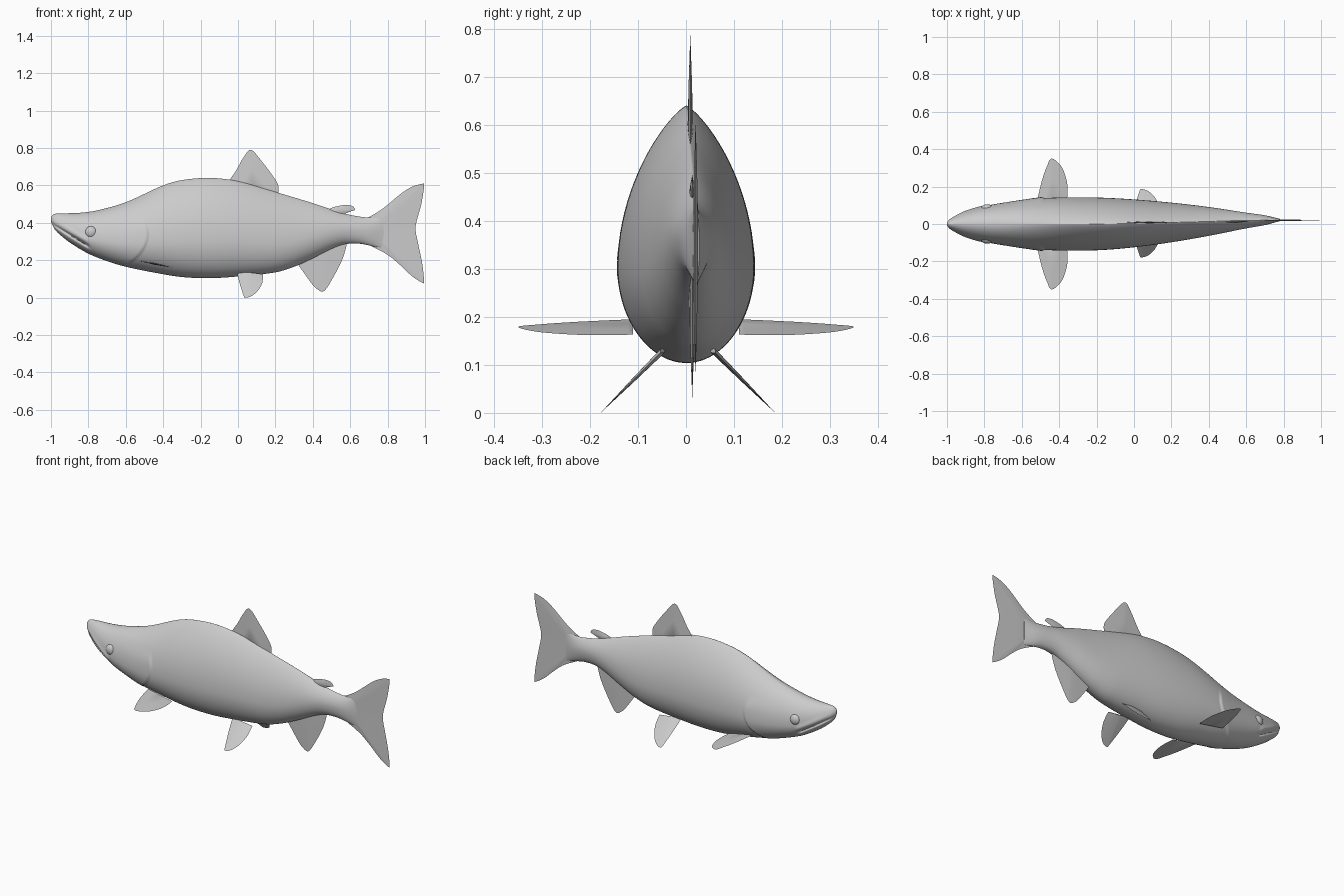
import bpy, math
from mathutils import Vector

if "Cube" in bpy.data.objects:
    bpy.data.objects.remove(bpy.data.objects["Cube"], do_unlink=True)

grey = bpy.data.materials.new("plain grey")
grey.use_nodes = True
COLOR = (0.6, 0.6, 0.6, 1)
grey.diffuse_color = COLOR
grey.node_tree.nodes["Principled BSDF"].inputs["Base Color"].default_value = COLOR


def smooth(obj, angle):
    bpy.ops.object.select_all(action="DESELECT")
    obj.select_set(True)
    bpy.context.view_layer.objects.active = obj
    bpy.ops.object.shade_smooth_by_angle(angle=math.radians(angle))


def add_mesh(name, verts, faces, angle=40):
    mesh = bpy.data.meshes.new(name)
    mesh.from_pydata(verts, [], faces)
    mesh.materials.append(grey)
    obj = bpy.data.objects.new(name, mesh)
    bpy.context.collection.objects.link(obj)
    smooth(obj, angle)
    return obj


def curve(points, x):
    """Smooth curve through (x, value) points."""
    n = len(points)
    slope = []
    for i in range(n):
        a, b = points[max(i - 1, 0)], points[min(i + 1, n - 1)]
        slope.append((b[1] - a[1]) / (b[0] - a[0]))
    x = min(max(x, points[0][0]), points[-1][0])
    i = 0
    while i < n - 2 and x > points[i + 1][0]:
        i += 1
    (x0, v0), (x1, v1) = points[i], points[i + 1]
    h = x1 - x0
    t = (x - x0) / h
    return (v0 * (1 + 2 * t) * (1 - t) ** 2 + h * slope[i] * t * (1 - t) ** 2
            + v1 * t * t * (3 - 2 * t) + h * slope[i + 1] * t * t * (t - 1))


def ramp(a, b, x):
    t = min(max((x - a) / (b - a), 0), 1)
    return t * t * (3 - 2 * t)


# Body outlines: back, belly and half width along the length
BACK = [(-1, .43), (-.985, .446), (-.95, .45), (-.85, .453), (-.75, .467), (-.6, .51),
        (-.4, .60), (-.3, .628), (-.15, .64), (0, .622), (.2, .565), (.4, .505),
        (.55, .455), (.65, .433), (.72, .428), (.78, .438)]
BELLY = [(-1, .405), (-.98, .365), (-.95, .335), (-.9, .295), (-.8, .235), (-.7, .195),
         (-.6, .165), (-.45, .134), (-.3, .11), (-.15, .104), (0, .113), (.2, .135),
         (.3, .165), (.4, .21), (.5, .26), (.57, .285), (.65, .288), (.72, .275), (.78, .262)]
WIDTH = [(-1, .008), (-.985, .025), (-.95, .045), (-.9, .067), (-.8, .095), (-.7, .113),
         (-.55, .133), (-.45, .14), (-.3, .143), (-.15, .139), (0, .128), (.2, .106),
         (.4, .077), (.6, .042), (.7, .026), (.78, .006)]
GILL = [(.15, -.64), (.18, -.585), (.23, -.525), (.29, -.488), (.35, -.478), (.42, -.5)]


def centre_y(x):
    return .022 * ramp(-.3, .9, x)


def body_point(x, angle):
    top, low, width = curve(BACK, x), curve(BELLY, x), curve(WIDTH, x)
    mid = low + (top - low) * (.37 + .13 * max(ramp(-.55, -.9, -x) * 0, ramp(.3, .7, x)))
    c, s = math.cos(angle), math.sin(angle)
    power = 1 if s < 0 else 1.1 + .5 * ramp(-.8, -.3, x)
    side = width * abs(c) ** power
    z = mid + s * ((top - mid) if s > 0 else (mid - low))
    # mouth groove, with a fuller lip above it
    mouth = .385 - (x + .98) * .62
    d = z - mouth
    fade = 1 - ramp(-.82, -.78, x)
    side *= 1 - fade * .2 * math.exp(-(d / .008) ** 2)
    side *= 1 + fade * .06 * math.exp(-((d - .025) / .015) ** 2)
    # raised gill cover edge
    d = curve(GILL, z) - x
    if d > 0:
        side += .007 * ramp(0, .008, d) * math.exp(-d / .09) * (1 - ramp(.36, .43, z)) * ramp(0, .4, abs(c))
    return (x, centre_y(x) + math.copysign(side, c), z)


SEGS = 96
xs = [-1, -.998, -.995, -.99] + [-.985 + .006 * i for i in range(294)] + [.777, .78]
verts = [body_point(x, 2 * math.pi * (j + .5) / SEGS) for x in xs for j in range(SEGS)]
faces = [tuple(range(SEGS)), tuple(reversed(range(len(verts) - SEGS, len(verts))))]
for i in range(len(xs) - 1):
    for j in range(SEGS):
        k = (j + 1) % SEGS
        faces.append((i * SEGS + j, (i + 1) * SEGS + j, (i + 1) * SEGS + k, i * SEGS + k))
add_mesh("body", verts, faces, 60)


def fin(name, outline, root, place, thick):
    """Lens-shaped fin: smoothed outline, thickest at its root point."""
    pts = [Vector(p) for p in outline]
    rim = []
    for i in range(len(pts) - 1):
        p0, p1, p2 = pts[max(i - 1, 0)], pts[i], pts[i + 1]
        p3 = pts[min(i + 2, len(pts) - 1)]
        for k in range(5):
            t = k / 5
            rim.append(p1 + (p2 - p0) * t / 2 + (p0 * 2 - p1 * 5 + p2 * 4 - p3) * t * t / 2
                       + (p1 * 3 - p0 - p2 * 3 + p3) * t ** 3 / 2)
    rim.append(pts[-1])
    n, r = len(rim), Vector(root)
    verts, faces = [], []
    # rim, then an inner ring and the root on each side
    verts += [place(p.x, p.y, 0) for p in rim]
    for s in (1, -1):
        verts += [place(*(r + (p - r) * .5), s * thick * .6) for p in rim]
        verts.append(place(r.x, r.y, s * thick))
    for b in (n, 2 * n + 1):
        for i in range(n):
            k = (i + 1) % n
            quad, tri = (i, k, b + k, b + i), (b + i, b + k, b + n)
            faces += [quad, tri] if b == n else [quad[::-1], tri[::-1]]
    return add_mesh(name, verts, faces, 50)


def upright(y):
    return lambda x, z, t: (x, y + t, z)


fin("dorsal_fin", [(-.06, .60), (-.04, .635), (-.01, .68), (.03, .75), (.07, .79), (.13, .725),
                   (.19, .645), (.215, .60), (.215, .55)], (.08, .58), upright(.009), .006)
fin("adipose_fin", [(.47, .465), (.51, .483), (.57, .495), (.61, .49), (.625, .47), (.6, .46),
                    (.55, .44)], (.53, .46), upright(.013), .006)
fin("anal_fin", [(.31, .19), (.34, .15), (.39, .08), (.42, .048), (.46, .035), (.51, .11),
                 (.56, .21), (.585, .30)], (.45, .25), upright(.013), .007)
fin("tail_fin", [(.67, .42), (.71, .436), (.78, .48), (.87, .555), (.93, .592), (.98, .607),
                 (.995, .60), (.98, .50), (.953, .40), (.95, .355), (.965, .28), (.985, .18),
                 (.995, .085), (.985, .08), (.93, .115), (.86, .18), (.79, .235), (.67, .295)],
    (.72, .355), upright(.02), .006)

# Paired fins and eyes
for side, label in ((1, "left"), (-1, "right")):
    fin(label + "_pectoral_fin",
        [(-.52, .11), (-.51, .16), (-.49, .24), (-.465, .31), (-.44, .35), (-.39, .31),
         (-.362, .24), (-.355, .18), (-.36, .11)], (-.44, .12),
        lambda x, y, t, s=side: (x, s * y, .195 - (x + .52) * .2 + t), .006)
    fin(label + "_pelvic_fin",
        [(-.005, .135), (.005, .09), (.03, .01), (.04, 0), (.07, .007), (.105, .035),
         (.13, .08), (.133, .125)], (.06, .13),
        lambda x, z, t, s=side: (x, .004 + s * (.062 + (.12 - z) + t * .7), z + t * .7), .006)
    bpy.ops.mesh.primitive_uv_sphere_add(segments=32, ring_count=16, radius=.032,
                                         location=(-.785, side * .083, .35),
                                         rotation=(math.pi / 2, 0, 0))
    eye = bpy.context.object
    eye.name = label + "_eye"
    eye.scale.z = .7
    eye.data.materials.append(grey)
    smooth(eye, 60)
